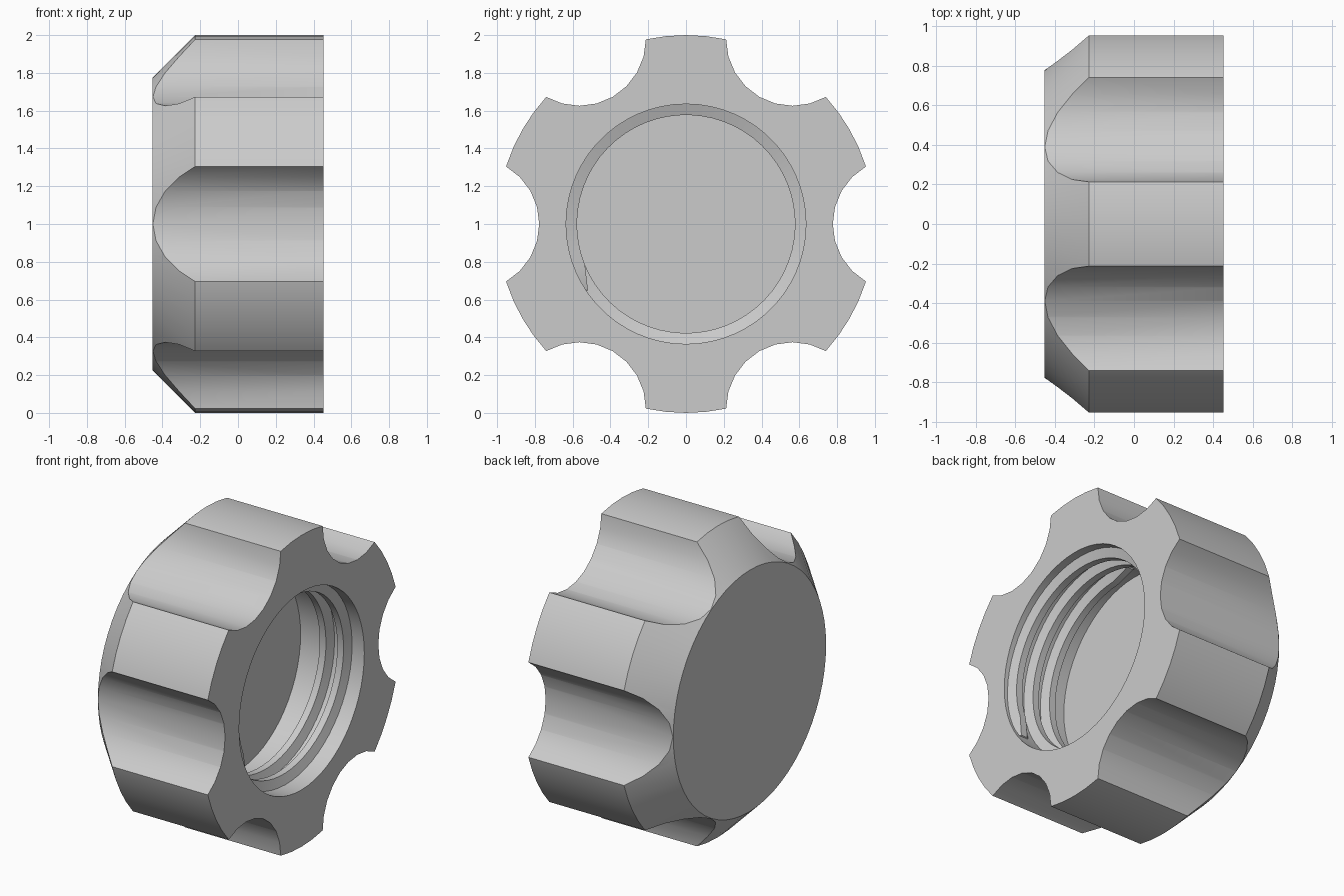
import bpy, bmesh
from math import cos, sin, radians, pi

if "Cube" in bpy.data.objects:
    bpy.data.objects.remove(bpy.data.objects["Cube"], do_unlink=True)

grey = bpy.data.materials.new("plain grey")
grey.use_nodes = True
colour = (0.6, 0.6, 0.6, 1)
grey.diffuse_color = colour
grey.node_tree.nodes["Principled BSDF"].inputs["Base Color"].default_value = colour

HALF = 0.4525      # half the knob depth along x
BORE = 0.635       # bore radius


def polar(x, r, a, y0=0.0, z0=1.0):
    """Point around an axis parallel to x."""
    return (x, y0 + r * cos(a), z0 + r * sin(a))


def finish(name, bm):
    bmesh.ops.recalc_face_normals(bm, faces=bm.faces[:])
    mesh = bpy.data.meshes.new(name)
    bm.to_mesh(mesh)
    bm.free()
    obj = bpy.data.objects.new(name, mesh)
    bpy.context.collection.objects.link(obj)
    mesh.materials.append(grey)
    return obj


def lathe(name, profile, sides, y0=0.0, z0=1.0):
    """Solid of revolution around x, with flat caps at both profile ends."""
    bm = bmesh.new()
    rings = [[bm.verts.new(polar(x, r, 2 * pi * i / sides, y0, z0)) for i in range(sides)]
             for x, r in profile]
    for a, b in zip(rings, rings[1:]):
        for i in range(sides):
            j = (i + 1) % sides
            bm.faces.new((a[i], a[j], b[j], b[i]))
    bm.faces.new(rings[0])
    bm.faces.new(rings[-1])
    return finish(name, bm)


def smooth(obj):
    bpy.ops.object.select_all(action="DESELECT")
    obj.select_set(True)
    bpy.context.view_layer.objects.active = obj
    bpy.ops.object.shade_smooth_by_angle(angle=radians(28))


# Knob body: chamfered closed end, blind bore in the open end
body = lathe("knob_body", [(-HALF, 0.775), (-0.227, 1), (HALF, 1),
                           (HALF, BORE), (0, BORE)], 60)

# Six finger grooves cut around the rim
for k in range(6):
    a = k * pi / 3
    cutter = lathe("groove_cutter", [(-0.7, 0.352), (0.7, 0.352)], 24,
                   1.129 * cos(a), 1 + 1.129 * sin(a))
    cutter.hide_render = True
    bpy.context.view_layer.objects.active = body
    cut = body.modifiers.new("groove", "BOOLEAN")
    cut.operation = "DIFFERENCE"
    cut.solver = "EXACT"
    cut.object = cutter
    bpy.ops.object.modifier_apply(modifier=cut.name)
    bpy.data.objects.remove(cutter, do_unlink=True)
smooth(body)

# Internal thread: a tapered-end ridge winding into the bore
bm = bmesh.new()
turns, pitch, per_turn = 2.37, 0.125, 60
steps = int(turns * per_turn)
sections = []
for i in range(steps + 1):
    t = i / per_turn
    a = radians(214) - 2 * pi * t
    x = HALF - 0.055 - pitch * t
    rise = min(1, (min(i, steps - i) + 0.3) / 2)
    crest = BORE - 0.058 * rise
    outline = [(-0.046, BORE + 0.01), (-0.022, crest), (0.022, crest), (0.046, BORE + 0.01)]
    sections.append([bm.verts.new(polar(x + dx, r, a)) for dx, r in outline])
for s, t in zip(sections, sections[1:]):
    for i in range(4):
        j = (i + 1) % 4
        bm.faces.new((s[i], s[j], t[j], t[i]))
bm.faces.new(sections[0])
bm.faces.new(sections[-1])
smooth(finish("inner_thread", bm))
